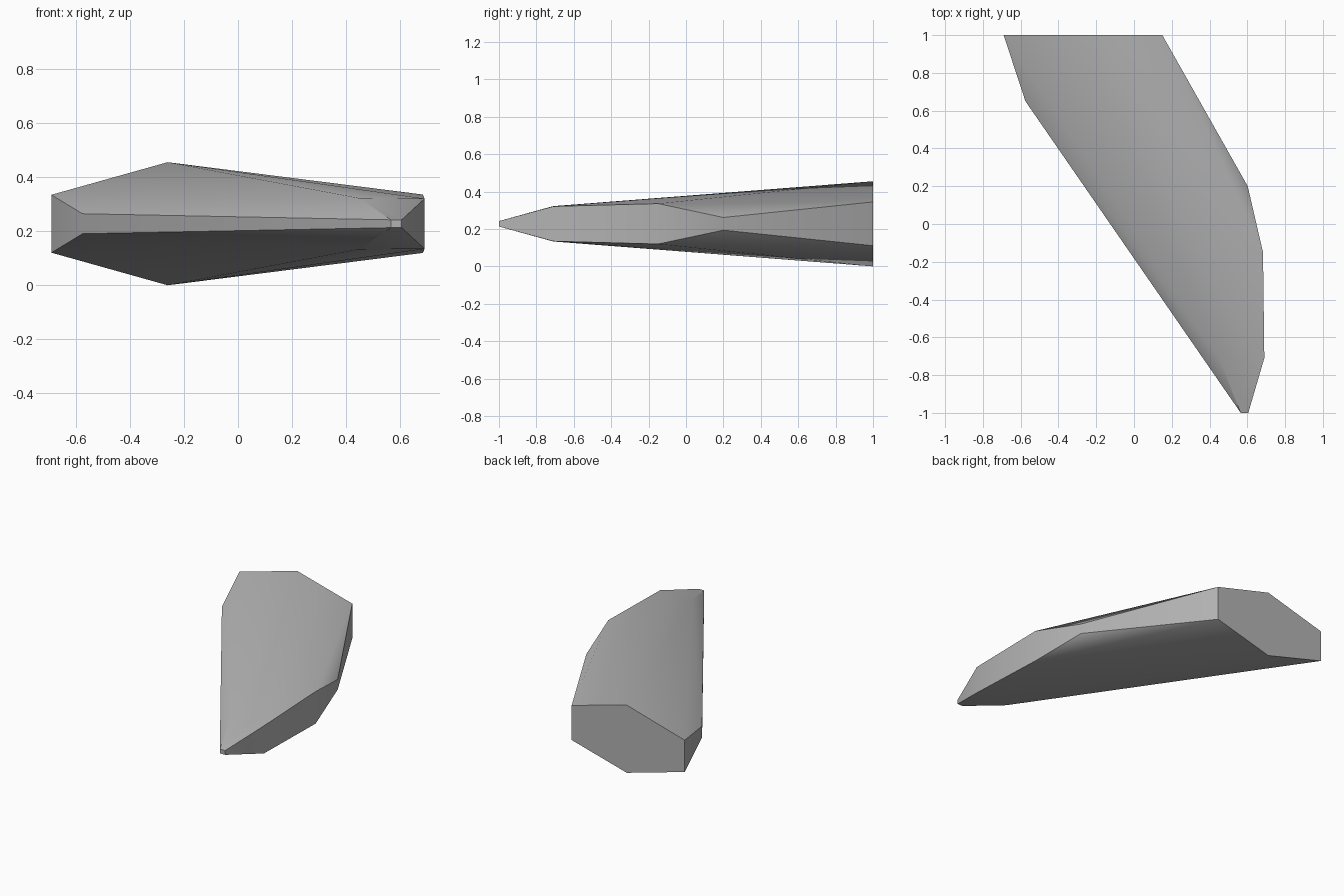
import bpy, bmesh

cube = bpy.data.objects.get("Cube")
if cube:
    bpy.data.objects.remove(cube, do_unlink=True)

# Plain grey surface
grey = bpy.data.materials.new("plain grey")
grey.use_nodes = True
colour = (0.45, 0.45, 0.45, 1)
grey.diffuse_color = colour
grey.node_tree.nodes["Principled BSDF"].inputs["Base Color"].default_value = colour

# Outline corners of the swept fin: x, y and half thickness there
MID = 0.2275
root = [(-0.69, 1, 0.107), (-0.26, 1, 0.2275), (0.15, 1, 0.117)]
leading_edge = [(-0.575, 0.65, 0.037)]
trailing_edge = [(0.602, 0.2, 0.034), (0.683, -0.15, 0.108), (0.69, -0.71, 0.093)]
tip = [(0.45, -0.71, 0.0945), (0.565, -1, 0.0145), (0.605, -1, 0.0145)]

# Mirror the corners about the middle plane and wrap them in a convex skin
bm = bmesh.new()
for x, y, half in root + leading_edge + trailing_edge + tip:
    for side in (-1, 1):
        bm.verts.new((x, y, MID + side * half))
bmesh.ops.convex_hull(bm, input=bm.verts)
bmesh.ops.delete(bm, geom=[v for v in bm.verts if not v.link_faces], context='VERTS')
bmesh.ops.dissolve_limit(bm, angle_limit=0.005, verts=bm.verts, edges=bm.edges)
bmesh.ops.recalc_face_normals(bm, faces=bm.faces)

mesh = bpy.data.meshes.new("swept_fin")
bm.to_mesh(mesh)
bm.free()
mesh.materials.append(grey)
fin = bpy.data.objects.new("swept_fin", mesh)
bpy.context.collection.objects.link(fin)

# Soft shading across the broad faces, crisp at the rim
bpy.ops.object.select_all(action='DESELECT')
fin.select_set(True)
bpy.context.view_layer.objects.active = fin
bpy.ops.object.shade_smooth_by_angle(angle=0.5236)
